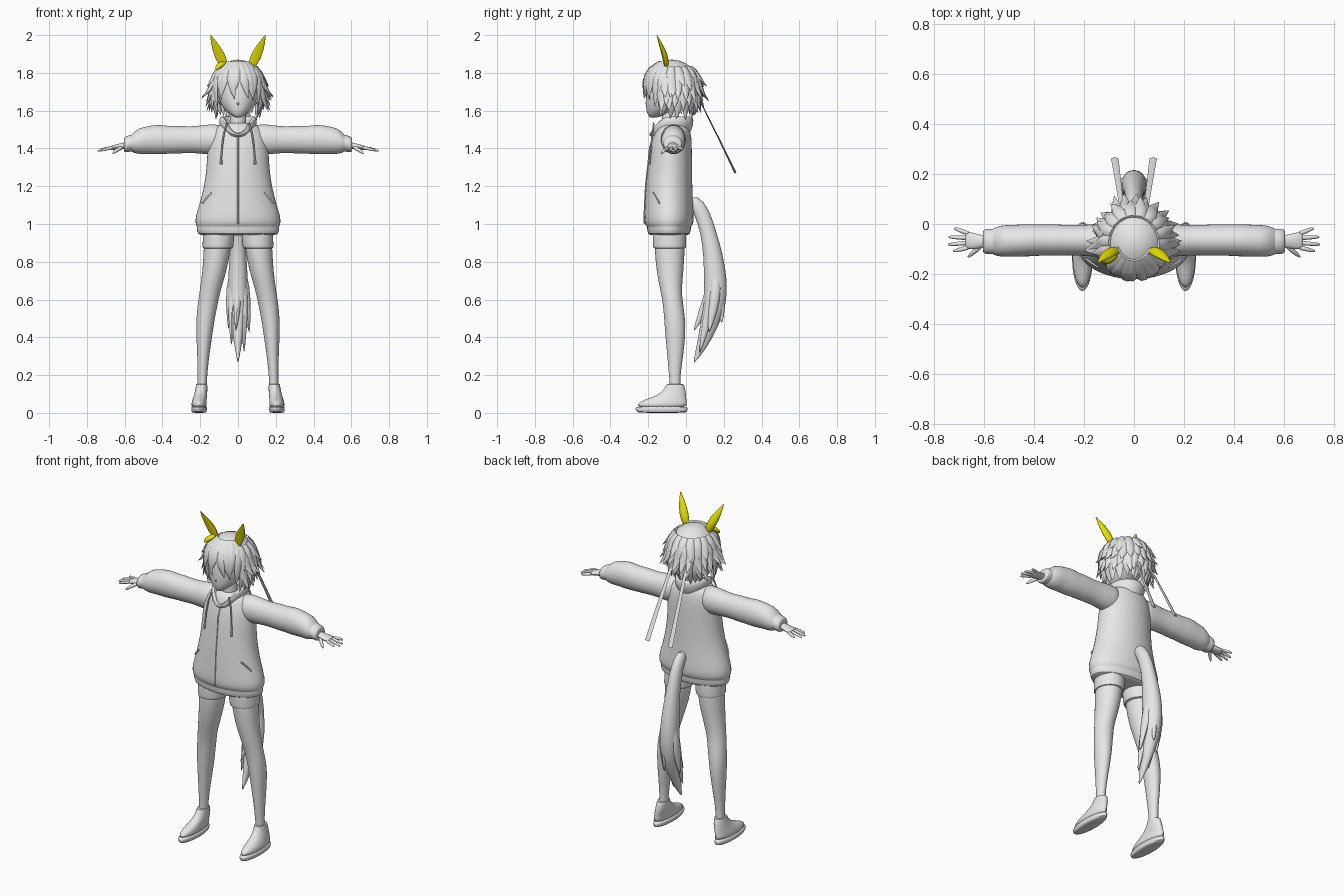
import bpy, bmesh, math, random
from mathutils import Vector, Matrix

random.seed(4)
X, Y, Z = Vector((1, 0, 0)), Vector((0, 1, 0)), Vector((0, 0, 1))


def material(name, rgb):
    m = bpy.data.materials.new(name)
    m.diffuse_color = (*rgb, 1)
    return m


GREY = material("plain grey", (0.8, 0.8, 0.8))
GOLD = material("gold yellow", (0.8, 0.76, 0.0))


def add_tube(bm, rings, ref=X, n=14, axis=None, dent=1):
    """Skin elliptical rings (x, y, z, radius along ref, radius across)."""
    pts = [Vector(r[:3]) for r in rings]
    loops = []
    for i, r in enumerate(rings):
        t = axis or (pts[min(i + 1, len(pts) - 1)] - pts[max(i - 1, 0)]).normalized()
        u = (ref - t * ref.dot(t)).normalized()
        v = t.cross(u)
        loop = []
        for k in range(n):
            a = 2 * math.pi * k / n
            s = math.sin(a) * (dent if math.sin(a) < 0 else 1)
            loop.append(bm.verts.new(pts[i] + u * r[3] * math.cos(a) + v * r[4] * s))
        loops.append(loop)
    for a, b in zip(loops, loops[1:]):
        for k in range(n):
            bm.faces.new((a[k], a[(k + 1) % n], b[(k + 1) % n], b[k]))
    bm.faces.new(loops[0][::-1])
    bm.faces.new(loops[-1])


def finish(name, bm, mat=GREY, subdiv=0, mirror=False, smooth=True):
    bmesh.ops.recalc_face_normals(bm, faces=bm.faces[:])
    me = bpy.data.meshes.new(name)
    bm.to_mesh(me)
    bm.free()
    me.materials.append(mat)
    ob = bpy.data.objects.new(name, me)
    bpy.context.collection.objects.link(ob)
    if smooth:
        bpy.ops.object.select_all(action='DESELECT')
        ob.select_set(True)
        bpy.context.view_layer.objects.active = ob
        bpy.ops.object.shade_smooth_by_angle(angle=math.radians(50))
    if mirror:
        ob.modifiers.new("mirror", 'MIRROR')
    if subdiv:
        s = ob.modifiers.new("smooth", 'SUBSURF')
        s.levels = s.render_levels = subdiv
    return ob


def part(name, rings, mat=GREY, subdiv=1, mirror=False, **kw):
    bm = bmesh.new()
    add_tube(bm, rings, **kw)
    return finish(name, bm, mat, subdiv, mirror)


# Hoodie body, with a gathered hem band
part("hoodie_body", [
    (0, -.09, .94, .195, .10), (0, -.09, .945, .215, .112), (0, -.09, .975, .222, .118),
    (0, -.09, .985, .218, .115), (0, -.09, 1.0, .228, .131), (0, -.09, 1.04, .227, .133),
    (0, -.09, 1.10, .207, .129), (0, -.09, 1.2, .18, .124), (0, -.085, 1.3, .167, .118),
    (0, -.08, 1.4, .163, .112), (0, -.073, 1.46, .155, .103), (0, -.07, 1.51, .13, .09),
    (0, -.07, 1.54, .075, .07)], n=24, axis=Z)

# Sleeves with puffed forearms and cuffs
part("sleeve", [
    (.06, -.07, 1.45, .07, .075), (.14, -.066, 1.448, .068, .084), (.2, -.065, 1.447, .063, .075),
    (.26, -.065, 1.446, .061, .071), (.32, -.064, 1.447, .065, .076), (.37, -.064, 1.445, .063, .074),
    (.43, -.065, 1.448, .067, .082), (.48, -.067, 1.444, .064, .073), (.52, -.068, 1.44, .066, .072),
    (.555, -.07, 1.43, .058, .055), (.565, -.07, 1.428, .05, .042), (.572, -.07, 1.427, .053, .046),
    (.6, -.07, 1.42, .05, .042), (.605, -.07, 1.419, .042, .035)],
    ref=Y, axis=X, n=16, mirror=True)

# Hands: palm, four fingers and thumb
bm = bmesh.new()
add_tube(bm, [(.57, -.07, 1.42, .024, .02), (.61, -.07, 1.413, .026, .018),
              (.64, -.068, 1.408, .036, .016), (.67, -.066, 1.402, .036, .013),
              (.675, -.066, 1.401, .03, .009)], ref=Y, axis=X, n=10)
for y0, x1, y1, z1 in ((-.094, .725, -.108, 1.388), (-.075, .745, -.082, 1.386),
                       (-.056, .742, -.052, 1.388), (-.039, .72, -.018, 1.394)):
    m = ((.66 + x1) / 2, (y0 + y1) / 2, 1.4)
    add_tube(bm, [(.655, y0, 1.404, .0105, .0105), (*m, .0095, .0095),
                  (x1 - .008, y1, z1 + .002, .007, .007), (x1, y1, z1, .003, .003)], ref=Y, n=8)
add_tube(bm, [(.61, -.085, 1.408, .012, .012), (.635, -.108, 1.395, .011, .011),
              (.655, -.125, 1.38, .008, .008), (.665, -.133, 1.372, .003, .003)], ref=Z, n=8)
finish("hand", bm, subdiv=1, mirror=True)

# Stand-up hood collar, dipping to a V at the front
bm = bmesh.new()
prof = ((.085, 1.49), (.102, 1.53), (.098, 1.565), (.084, 1.575), (.07, 1.55), (.066, 1.49))
N = 32
grid = []
for k in range(N):
    a = 2 * math.pi * k / N
    front = max(0, math.cos(a)) ** 3
    grid.append([bm.verts.new((r * math.sin(a), -.072 - (r + .012) * math.cos(a) - .012 * front,
                               z - front * (z - 1.45) * .75)) for r, z in prof])
for k in range(N):
    a, b = grid[k], grid[(k + 1) % N]
    for j in range(len(prof) - 1):
        bm.faces.new((a[j], b[j], b[j + 1], a[j + 1]))
finish("hood_collar", bm, subdiv=1)
part("neck", [(0, -.075, 1.44, .05, .05), (0, -.08, 1.52, .044, .046),
              (0, -.085, 1.62, .045, .05)], axis=Z)

# Drawstrings, zip and pocket slits
part("drawstring", [(.058, -.17, 1.535, .005, .005), (.075, -.178, 1.48, .005, .005),
                    (.085, -.185, 1.41, .005, .005), (.09, -.191, 1.34, .005, .005),
                    (.09, -.193, 1.335, .007, .007), (.09, -.194, 1.315, .007, .007)],
     n=6, subdiv=0, mirror=True)
part("zip", [(0, -.176, 1.46, .004, .004), (0, -.193, 1.4, .004, .004), (0, -.203, 1.3, .004, .004),
             (0, -.214, 1.2, .004, .004), (0, -.22, 1.08, .004, .004),
             (0, -.222, 1.0, .004, .004)], n=6, subdiv=0)
part("pocket_slit", [(.14, -.173, 1.165, .006, .004), (.165, -.158, 1.14, .006, .004),
                     (.188, -.14, 1.11, .006, .004)], n=6, subdiv=0, mirror=True)

# Shorts and legs
part("shorts", [(.10, -.088, 1.02, .085, .09), (.102, -.088, .94, .085, .09),
                (.106, -.087, .885, .083, .09), (.107, -.087, .872, .082, .089),
                (.107, -.087, .869, .07, .075)], axis=Z, n=18, mirror=True)
part("leg", [
    (.105, -.087, .95, .076, .084), (.11, -.086, .86, .073, .081), (.124, -.085, .75, .065, .073),
    (.147, -.08, .65, .056, .057), (.16, -.069, .58, .054, .054), (.172, -.06, .5, .05, .057),
    (.178, -.056, .42, .044, .055), (.184, -.057, .3, .032, .043), (.188, -.06, .2, .025, .03),
    (.19, -.057, .14, .025, .029), (.19, -.057, .08, .025, .03)], axis=Z, n=16, mirror=True)

# Shoes: sole plus upper
part("shoe_sole", [(.206, -.125, 0, .034, .12), (.206, -.127, .004, .04, .135),
                   (.206, -.13, .025, .043, .142), (.206, -.13, .036, .041, .139)],
     axis=Z, n=20, mirror=True)
part("shoe_upper", [
    (.206, -.128, .025, .041, .135), (.206, -.126, .05, .041, .132), (.204, -.111, .068, .038, .115),
    (.2, -.086, .085, .036, .088), (.196, -.066, .108, .034, .066), (.193, -.058, .135, .031, .052),
    (.192, -.058, .155, .03, .046), (.192, -.058, .15, .024, .034)], axis=Z, n=20, mirror=True)

# Head with tapered chin
part("face", [
    (0, -.172, 1.562, .012, .014), (0, -.16, 1.575, .036, .043), (0, -.13, 1.605, .073, .082),
    (0, -.105, 1.65, .1, .11), (0, -.09, 1.71, .116, .122), (0, -.08, 1.79, .108, .117),
    (0, -.075, 1.84, .06, .07)], axis=Z, n=20, subdiv=2)
part("nose", [(0, -.205, 1.652, .008, .006), (0, -.214, 1.634, .006, .008),
              (0, -.2, 1.627, .004, .004)], n=6, subdiv=1)

# Hair cap, cut away over the face
CY, RX, RY = -.075, .132, .143
bm = bmesh.new()
bmesh.ops.create_uvsphere(bm, u_segments=32, v_segments=20, radius=1,
                          matrix=Matrix.Translation((0, CY, 1.73)) @ Matrix.Diagonal((RX, RY, .14, 1)))
bmesh.ops.delete(bm, geom=[v for v in bm.verts if v.co.z < 1.63 or
                           (v.co.y < -.12 and v.co.z < 1.745)], context='VERTS')
finish("hair_cap", bm)


def lock(bm, az, z0, z1, flick, w, twist=0.0):
    """Pointed strand that hugs the scalp, then flicks outward."""
    rings = []
    for i in range(6):
        t = i / 5
        z = z0 + (z1 - z0) * t
        h = min(1, abs(z - 1.73) / .14)
        r = math.sqrt(1 - h * h) if z > 1.73 else 1 - .12 * h * h
        a = math.radians(az + twist * t * t)
        out = .003 + flick * t ** 2.5
        k = (.75, 1, 1, .8, .48, .03)[i]
        rings.append(((RX * r + out) * math.sin(a), CY - (RY * r + out) * math.cos(a), z,
                      w * k, .013 * k))
    a = math.radians(az)
    add_tube(bm, rings, ref=Vector((math.cos(a), math.sin(a), 0)), n=6)


# Layered back and side strands
bm = bmesh.new()
for row, (z0, z1, flick, count) in enumerate(((1.83, 1.71, .035, 12), (1.79, 1.655, .055, 15),
                                              (1.75, 1.60, .04, 15), (1.70, 1.565, -.01, 14))):
    for i in range(count):
        az = 68 + (row % 2) * 6 + i * (218 - (row % 2) * 6) / (count - 1)
        lock(bm, az, z0, z1 + random.uniform(-.015, .02), flick + random.uniform(-.015, .012),
             .026, random.uniform(-8, 8))
finish("hair_back", bm)

# Fringe and long side strands
bm = bmesh.new()
for az, z1, tw in ((-62, 1.62, 6), (-47, 1.655, 8), (-32, 1.675, -8), (-17, 1.66, 10), (-3, 1.69, -8),
                   (12, 1.665, 12), (27, 1.655, 10), (42, 1.67, -6), (57, 1.62, -6)):
    lock(bm, az, 1.855, z1, .006, .027, tw)
for s in (-1, 1):
    lock(bm, s * 70, 1.8, 1.565, .0, .026, -s * 8)
    lock(bm, s * 80, 1.79, 1.62, .05, .024)
    lock(bm, s * 92, 1.77, 1.675, .058, .024)
finish("hair_fringe", bm)

# Pointed animal ears, hollow at the front, and an ear ornament
part("ear", [
    (.07, -.11, 1.825, .016, .016), (.08, -.113, 1.855, .025, .024), (.094, -.12, 1.885, .029, .026),
    (.112, -.131, 1.925, .025, .021), (.131, -.145, 1.965, .014, .012),
    (.146, -.156, 2.003, .001, .001)], mat=GOLD, n=12, mirror=True, dent=.25)
part("ear_ornament", [(-.066, -.115, 1.855, .012, .012), (-.09, -.135, 1.845, .02, .016),
                      (-.108, -.15, 1.832, .016, .012), (-.118, -.158, 1.815, .004, .004)],
     mat=GOLD, n=8)

# Trailing ribbons at the back of the head
part("ribbon", [(.045, .04, 1.70, .008, .003), (.052, .09, 1.62, .01, .003),
                (.064, .175, 1.45, .012, .004), (.077, .262, 1.27, .015, .006)],
     n=4, subdiv=0, mirror=True)

# Tail with loose pointed strands
bm = bmesh.new()
add_tube(bm, [
    (0, .0, 1.10, .02, .03), (0, .045, 1.12, .028, .045), (0, .085, 1.06, .033, .043),
    (0, .118, .96, .036, .042), (0, .143, .84, .045, .052), (0, .158, .7, .055, .064),
    (0, .155, .58, .053, .062), (0, .125, .47, .04, .05), (0, .083, .35, .018, .028),
    (0, .04, .262, .002, .003)], n=14)
for x, tip in ((-.032, (-.035, .08, .35)), (.032, (.032, .07, .31)), (-.04, (-.05, .13, .44)),
               (.04, (.06, .12, .42)), (.0, (-.012, .04, .43)), (.012, (.015, .19, .47))):
    y = .12 + tip[1] * .25
    add_tube(bm, [(x * .6, y, .78, .012, .02), (x, y + .012, .66, .028, .034),
                  ((x + tip[0]) / 2, (y + .01 + tip[1]) / 2, (.64 + tip[2]) / 2, .02, .028),
                  (*tip, .002, .002)], n=8)
finish("tail", bm, subdiv=1)
